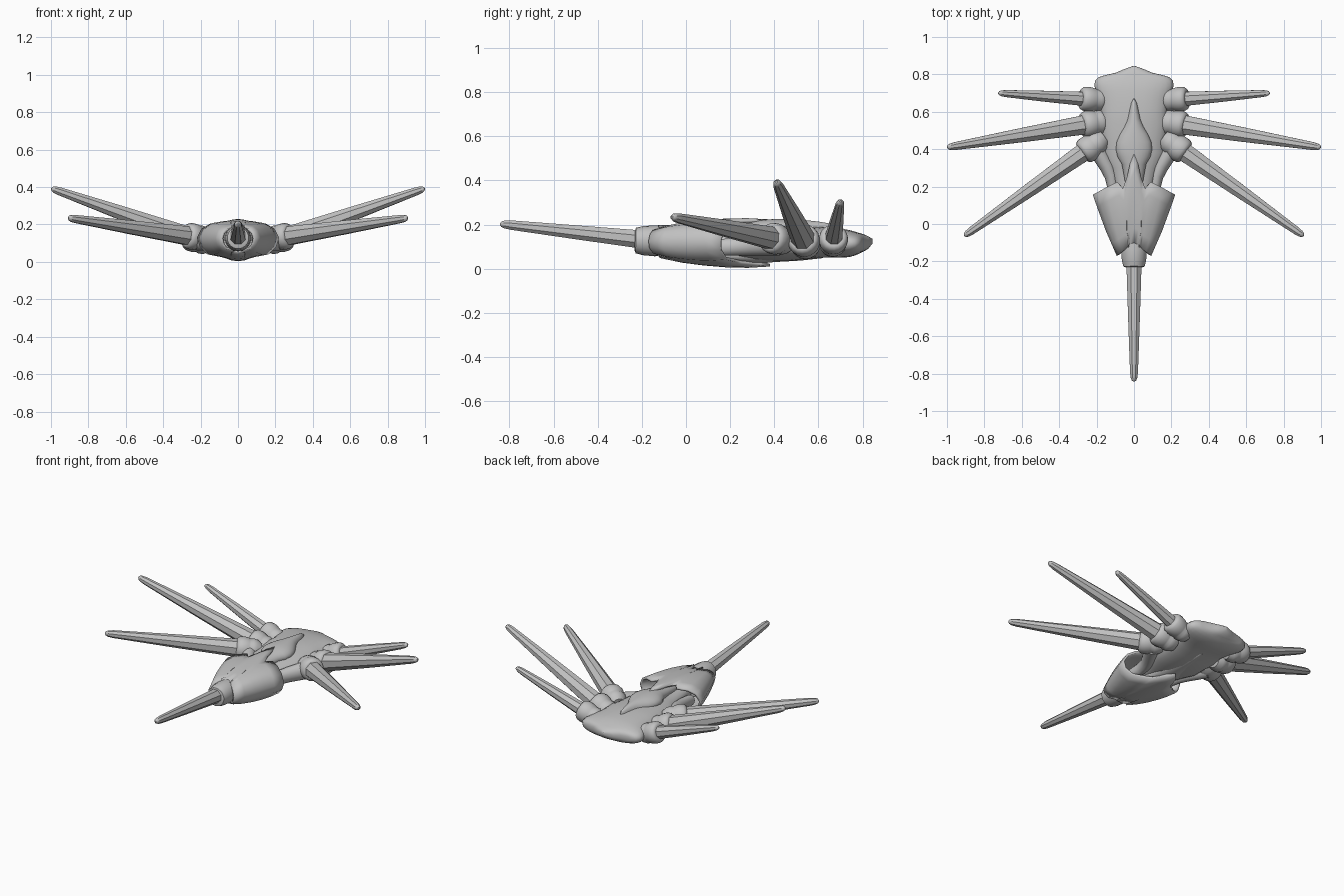
import bpy, bmesh
from math import sin, cos, pi, radians
from mathutils import Vector

cube = bpy.data.objects.get("Cube")
if cube:
    bpy.data.objects.remove(cube)

grey = bpy.data.materials.new("hull_grey")
grey.use_nodes = True
COLOUR = (0.54, 0.54, 0.54, 1)
grey.diffuse_color = COLOUR
grey.node_tree.nodes["Principled BSDF"].inputs["Base Color"].default_value = COLOUR


def skin(name, rings, close_start=True, close_end=True, angle=35):
    """Bridge closed rings of points into one smooth-shaded object."""
    bm = bmesh.new()
    loops = [[bm.verts.new(p) for p in ring] for ring in rings]
    n = len(loops[0])
    for a, b in zip(loops, loops[1:]):
        for i in range(n):
            j = (i + 1) % n
            bm.faces.new((a[i], a[j], b[j], b[i]))
    if close_start:
        bm.faces.new(loops[0][::-1])
    if close_end:
        bm.faces.new(loops[-1])
    bmesh.ops.recalc_face_normals(bm, faces=bm.faces)
    mesh = bpy.data.meshes.new(name)
    bm.to_mesh(mesh)
    bm.free()
    mesh.materials.append(grey)
    obj = bpy.data.objects.new(name, mesh)
    bpy.context.collection.objects.link(obj)
    bpy.ops.object.select_all(action='DESELECT')
    obj.select_set(True)
    bpy.context.view_layer.objects.active = obj
    bpy.ops.object.shade_smooth_by_angle(angle=radians(angle))
    return obj


def loft(name, stations, power=2.5, sides=28):
    """Rounded-box sections along y: (y, half width, top, bottom)."""
    def rounded(v):
        return (1 if v > 0 else -1) * abs(v) ** (2 / power)
    rings = []
    for y, w, top, bottom in stations:
        mid, half = (top + bottom) / 2, (top - bottom) / 2
        angles = [2 * pi * i / sides for i in range(sides)]
        rings.append([(w * rounded(cos(a)), y, mid + half * rounded(sin(a)))
                      for a in angles])
    return skin(name, rings, angle=50)


def lathe(name, start, direction, profile, sides=18, angle=40):
    """Turn (distance, radius) pairs around a line."""
    axis = Vector(direction).normalized()
    side = axis.cross(Vector((0, 0, 1))).normalized()
    up = side.cross(axis)
    rings = []
    for d, r in profile:
        turn = [2 * pi * (i + 0.5) / sides for i in range(sides)]
        rings.append([Vector(start) + axis * d + (side * cos(a) + up * sin(a)) * r
                      for a in turn])
    return skin(name, rings, angle=angle)


def spine(name, root, tip, r, tip_r):
    """Long faceted spike with a blunt rounded end."""
    root, tip = Vector(root), Vector(tip)
    length = (tip - root).length
    profile = [(0, r), (length * 0.5, r * 0.55 + tip_r * 0.45),
               (length - 0.05, tip_r * 1.15), (length - 0.02, tip_r * 0.95),
               (length - 0.006, tip_r * 0.65), (length, tip_r * 0.25)]
    lathe(name, root, tip - root, profile, sides=8, angle=32)


# Rear hull with a scalloped, pointed tail plate
loft("rear_hull", [
    (0.06, 0.08, 0.17, 0.06), (0.20, 0.10, 0.165, 0.05), (0.30, 0.13, 0.17, 0.04),
    (0.38, 0.17, 0.18, 0.035), (0.46, 0.17, 0.185, 0.035), (0.54, 0.185, 0.19, 0.04),
    (0.60, 0.175, 0.19, 0.05), (0.67, 0.19, 0.185, 0.05), (0.71, 0.203, 0.18, 0.05),
    (0.74, 0.212, 0.175, 0.053), (0.765, 0.208, 0.168, 0.06), (0.785, 0.19, 0.162, 0.068),
    (0.797, 0.15, 0.158, 0.075), (0.808, 0.10, 0.155, 0.08), (0.825, 0.06, 0.147, 0.09),
    (0.845, 0.005, 0.135, 0.115)], power=2.3)

# Teardrop ridge on the back, and the keel below
loft("back_ridge", [
    (0.16, 0.045, 0.20, 0.13), (0.24, 0.05, 0.205, 0.13), (0.32, 0.065, 0.217, 0.13),
    (0.36, 0.088, 0.222, 0.13), (0.40, 0.097, 0.225, 0.13), (0.44, 0.092, 0.225, 0.13),
    (0.48, 0.075, 0.224, 0.13), (0.52, 0.052, 0.222, 0.13), (0.56, 0.036, 0.218, 0.13),
    (0.61, 0.026, 0.212, 0.13), (0.65, 0.016, 0.205, 0.13), (0.67, 0.004, 0.19, 0.15)],
    power=2)
loft("keel", [
    (0.12, 0.08, 0.1, 0.02), (0.30, 0.075, 0.1, 0.02), (0.40, 0.06, 0.1, 0.03),
    (0.52, 0.04, 0.1, 0.037), (0.62, 0.01, 0.1, 0.048)], power=2)

# Front cowl: half section as x, z, front edge y, rear edge y
HALF = [(0, 0.229, -0.12, 0.375), (0.022, 0.227, -0.12, 0.32), (0.038, 0.224, -0.122, 0.25),
        (0.06, 0.22, -0.125, 0.19), (0.09, 0.217, -0.13, 0.225), (0.15, 0.208, -0.15, 0.195),
        (0.195, 0.18, -0.163, 0.17), (0.22, 0.13, -0.17, 0.157), (0.205, 0.08, -0.167, 0.157),
        (0.165, 0.037, -0.15, 0.18), (0.10, 0.026, -0.13, 0.22), (0.07, 0.018, -0.125, 0.25),
        (0.035, 0.008, -0.12, 0.34), (0, 0.004, -0.12, 0.38)]
section = HALF + [(-x, z, a, b) for x, z, a, b in HALF[-2:0:-1]]
# Growth along the length: fraction, width scale, height scale
GROWTH = [(0, 0.42, 0.62), (0.2, 0.55, 0.80), (0.4, 0.68, 0.91), (0.6, 0.79, 0.98),
          (0.8, 0.90, 1), (1, 1, 0.95)]
cowl_rings = []
for t, wide, high in GROWTH:
    cowl_rings.append([(x * (wide if abs(x) > 0.04 else 1), a + (b - a) * t,
                        0.122 + (z - 0.122) * high) for x, z, a, b in section])
cowl = skin("front_cowl", cowl_rings, False, False, 55)
wall = cowl.modifiers.new("wall", 'SOLIDIFY')
wall.thickness = 0.014
wall.offset = -1

# Bulkhead filling the narrow end of the cowl
loft("cowl_bulkhead", [(-0.12, 0.075, 0.185, 0.06), (-0.02, 0.11, 0.195, 0.05),
                       (0.04, 0.10, 0.18, 0.06)])

# Nose collar and nose spine
lathe("nose_collar", (0, -0.08, 0.125), (0, -1, 0.02),
      [(0, 0.065), (0.06, 0.07), (0.115, 0.066), (0.13, 0.062), (0.147, 0.058), (0.152, 0.045)])
spine("nose_spine", (0, -0.18, 0.13), (0, -0.842, 0.203), 0.045, 0.02)

# Side spines with their sockets: root, tip, root radius, tip radius, socket radius
LIMBS = {
    "rear": ((0.24, 0.667, 0.13), (0.725, 0.70, 0.305), 0.042, 0.018, 0.065),
    "middle": ((0.235, 0.535, 0.125), (0.998, 0.41, 0.393), 0.057, 0.02, 0.072),
    "front": ((0.24, 0.405, 0.135), (0.907, -0.063, 0.235), 0.055, 0.02, 0.07)}
SOCKET = [(-0.10, 0.6), (-0.075, 0.85), (-0.05, 0.95), (-0.035, 0.90), (-0.025, 0.94),
          (-0.01, 1), (0.01, 1.02), (0.03, 0.98), (0.043, 0.86), (0.047, 0.70)]
for side, sign in (("left", 1), ("right", -1)):
    def flip(p):
        return Vector((p[0] * sign, p[1], p[2]))
    for limb, (root, tip, r, tip_r, socket_r) in LIMBS.items():
        root, tip = flip(root), flip(tip)
        spine(f"{limb}_spine_{side}", root, tip, r, tip_r)
        lathe(f"{limb}_socket_{side}", root, tip - root,
              [(d, k * socket_r) for d, k in SOCKET])
    # Curved strut from the front socket into the cowl
    path = [(0.21, 0.42), (0.175, 0.36), (0.145, 0.31), (0.122, 0.26), (0.11, 0.20), (0.11, 0.12)]
    strut = []
    for i, (x, y) in enumerate(path):
        r = 0.056 - 0.004 * i
        ring = [2 * pi * k / 14 for k in range(14)]
        strut.append([(sign * (x + r * 0.75 * cos(a)), y - r * 0.4 * cos(a),
                       0.115 - 0.004 * i + r * sin(a)) for a in ring])
    skin(f"strut_{side}", strut)
